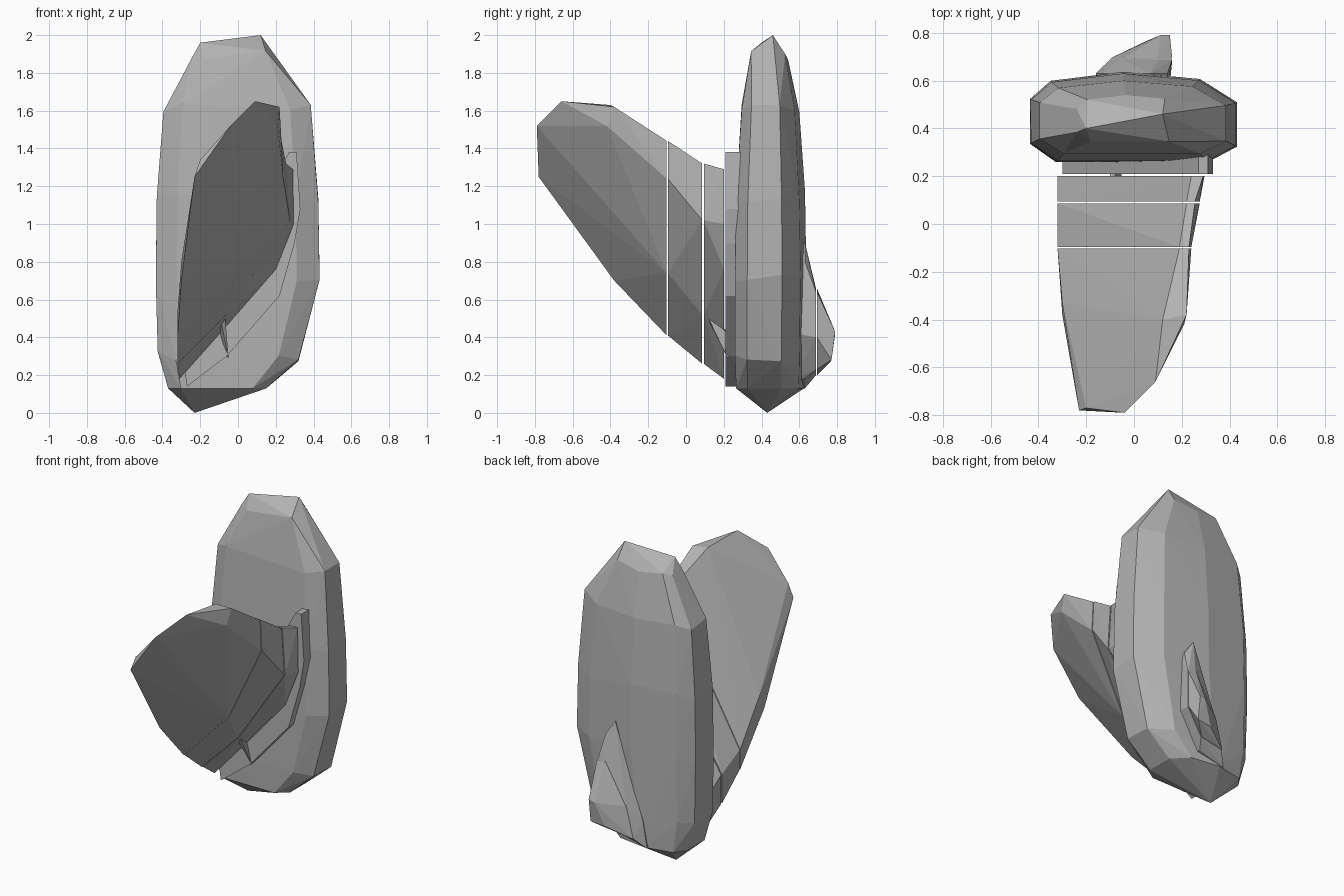
import bpy
import bmesh
import random
from mathutils import Vector

random.seed(4)

default_cube = bpy.data.objects.get("Cube")
if default_cube:
    bpy.data.objects.remove(default_cube, do_unlink=True)


def make_material(name, colour):
    material = bpy.data.materials.new(name)
    material.use_nodes = True
    material.diffuse_color = colour
    material.node_tree.nodes["Principled BSDF"].inputs["Base Color"].default_value = colour
    return material


stone = make_material("stone grey", (0.45, 0.45, 0.45, 1))


def hull_rock(name, points):
    """Faceted convex stone wrapped around a handful of corner points."""
    bm = bmesh.new()
    for point in points:
        bm.verts.new(Vector(point))
    result = bmesh.ops.convex_hull(bm, input=bm.verts[:])
    leftovers = {v for v in result["geom_interior"] + result["geom_unused"]
                 if isinstance(v, bmesh.types.BMVert)}
    bmesh.ops.delete(bm, geom=list(leftovers), context="VERTS")
    bmesh.ops.recalc_face_normals(bm, faces=bm.faces[:])
    mesh = bpy.data.meshes.new(name)
    bm.to_mesh(mesh)
    bm.free()
    mesh.materials.append(stone)
    rock = bpy.data.objects.new(name, mesh)
    bpy.context.scene.collection.objects.link(rock)
    return rock


def lerp(a, b, t):
    return a + (b - a) * t


def chamfered_ring(z, left, right, front, back):
    """Irregular eight-sided cross-section at one height."""
    outline = [(.13, 0), (.86, 0), (1, .17), (1, .66),
               (.82, .92), (.45, 1), (.1, .9), (0, .2), (0, .7)]
    return [(lerp(left, right, u), lerp(front, back, v),
             z + random.uniform(-.04, .04) * (z > .2))
            for u, v in outline]


# Upright slab: chamfered rings from base to crown, closed by pointed tips
slab_rings = [
    (.13, -.37, .15, .265, .625),
    (.3, -.425, .32, .26, .63),
    (.72, -.435, .432, .26, .637),
    (1.14, -.43, .425, .265, .63),
    (1.6, -.395, .385, .295, .6),
    (1.89, -.24, .21, .345, .54),
]
slab_points = [(-.23, .43, 0), (.12, .46, 2), (-.2, .4, 1.96)]
for ring in slab_rings:
    slab_points += chamfered_ring(*ring)
hull_rock("upright_slab", slab_points)


def section(y, outline):
    """Place an x-z outline at one depth."""
    return [(x, y, z) for x, z in outline]


# Thin diagonal cross-sections of the leaning slab at each crack
front_cut = [(-.32, .41), (-.32, .54), (.19, 1.44), (.23, 1.44),
             (.24, 1.24), (0, .74)]
second_cut = [(-.32, .26), (-.32, .45), (.22, 1.32), (.255, 1.32),
              (.275, 1.02), (-.06, .52)]
third_cut = [(-.31, .18), (-.32, .38), (.24, 1.29), (.29, 1.29),
             (.295, 1), (.2, .76), (-.07, .45)]
slab_cut = [(-.27, .14), (-.3, .34), (.27, 1.38), (.31, 1.38),
            (.33, 1.08), (.3, .9), (.22, .62), (-.06, .3)]

# Outer blade of the leaning slab with its blunt tip
tip = [(-.23, -.78, 1.25), (-.2, -.77, 1.34), (-.04, -.79, 1.52),
       (.09, -.66, 1.65), (.12, -.4, 1.63), (.22, -.38, 1.62),
       (.21, -.42, 1.52), (-.3, -.38, .7), (-.3, -.33, .8)]
hull_rock("leaning_slab_blade", tip + section(-.102, front_cut))

# Cracked layers between the blade and the upright slab
gap = .004
layers = [
    ("leaning_slab_middle_layer", -.1, front_cut, .09, second_cut),
    ("leaning_slab_inner_layer", .09, second_cut, .205, third_cut),
    ("leaning_slab_root", .205, slab_cut, .3, slab_cut),
]
for name, start, start_cut, end, end_cut in layers:
    hull_rock(name, section(start + gap, start_cut) + section(end - gap, end_cut))

# Small chip wedged in the crack below the blade
hull_rock("crack_chip", [(-.1, .1, .53), (-.07, .1, .54), (-.08, .22, .42),
                         (-.05, .22, .29), (-.07, .24, .31), (-.1, .23, .42)])

# Broken end of the leaning slab emerging at the rear
rear_cut = [(.07, .9), (.14, .8), (.15, .42), (.02, .18), (-.16, .13), (-.13, .3)]
rear_crack = [(.1, .66), (.16, .64), (.16, .4), (.06, .23), (-.1, .2), (-.05, .4)]
rear_tip = [(.15, .79, .43), (.11, .79, .42), (.15, .77, .28), (.05, .765, .27)]
hull_rock("rear_layer", section(.58, rear_cut) + section(.63, rear_cut)
          + section(.688, rear_crack))
hull_rock("rear_tip", section(.693, rear_crack) + rear_tip)
